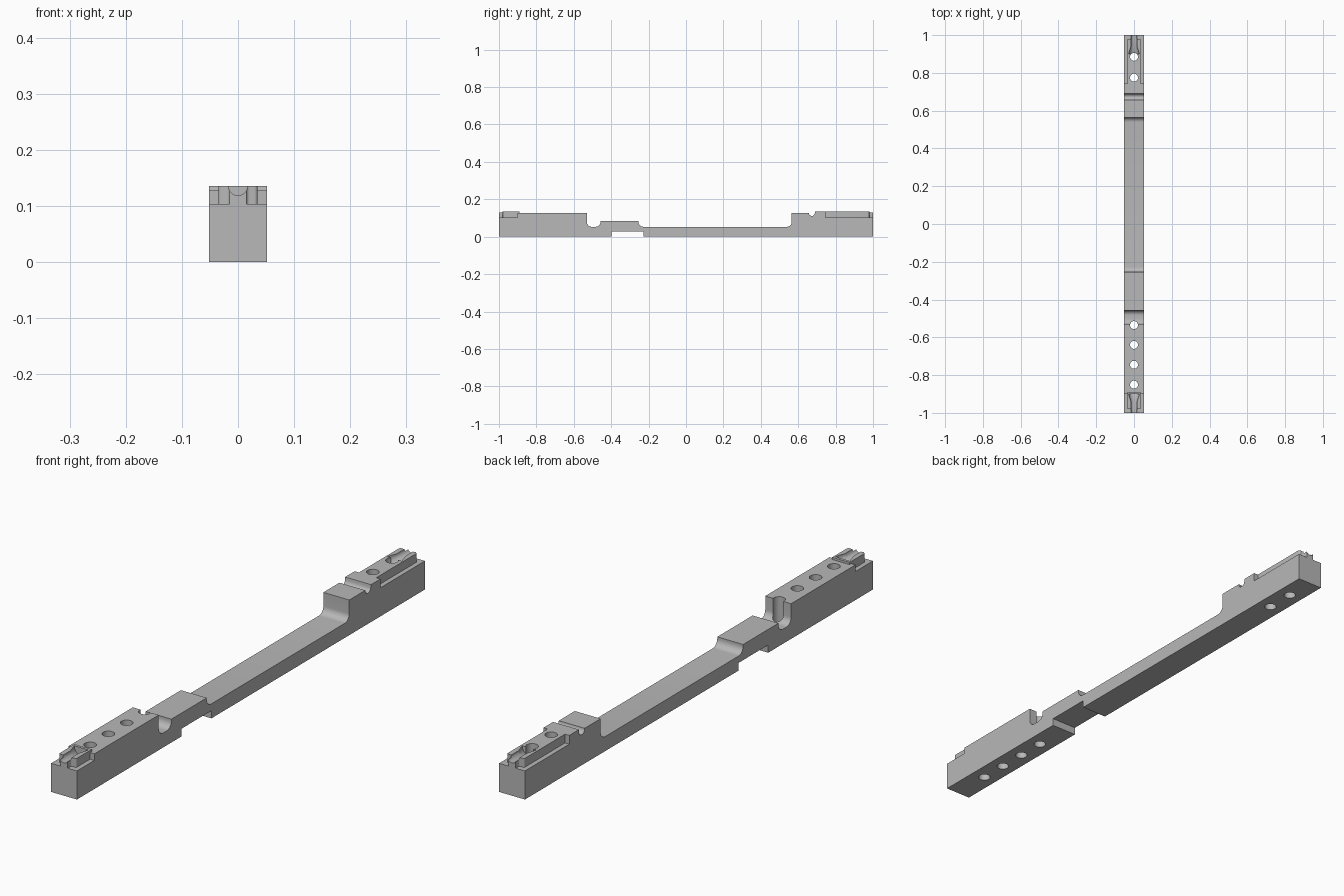
import bpy, bmesh, math
from mathutils import Matrix, Vector

cube = bpy.data.objects.get("Cube")
if cube:
    bpy.data.objects.remove(cube, do_unlink=True)

HALF = 0.052      # half width of the bar
LEDGE = 0.104     # low shelf at both ends
TOP = 0.136       # top of the cable clamps
DECK = 0.128      # top of the raised end sections
FLOOR = 0.053     # top of the thin middle

grey = bpy.data.materials.new("Plain grey")
grey.use_nodes = True
colour = (0.48, 0.48, 0.48, 1)
grey.diffuse_color = colour
grey.node_tree.nodes["Principled BSDF"].inputs["Base Color"].default_value = colour


def make_object(name, bm):
    bmesh.ops.recalc_face_normals(bm, faces=bm.faces)
    mesh = bpy.data.meshes.new(name)
    bm.to_mesh(mesh)
    bm.free()
    mesh.materials.append(grey)
    obj = bpy.data.objects.new(name, mesh)
    bpy.context.collection.objects.link(obj)
    return obj


def prism(name, points, direction):
    bm = bmesh.new()
    face = bm.faces.new([bm.verts.new(p) for p in points])
    extruded = bmesh.ops.extrude_face_region(bm, geom=[face])["geom"]
    moved = [v for v in extruded if isinstance(v, bmesh.types.BMVert)]
    bmesh.ops.translate(bm, verts=moved, vec=Vector(direction))
    return make_object(name, bm)


def cone(name, r1, r2, depth, matrix, sides=32):
    bm = bmesh.new()
    bmesh.ops.create_cone(bm, cap_ends=True, segments=sides, radius1=r1,
                          radius2=r2, depth=depth, matrix=matrix)
    return make_object(name, bm)


def arc(cy, cz, r, start, end, steps=8):
    angles = [math.radians(start + (end - start) * i / steps) for i in range(steps + 1)]
    return [(cy + r * math.cos(a), cz + r * math.sin(a)) for a in angles]


def combine(target, tool, operation):
    mod = target.modifiers.new(operation, "BOOLEAN")
    mod.operation = operation
    mod.solver = "EXACT"
    mod.object = tool
    tool.hide_render = True
    bpy.context.view_layer.objects.active = target
    bpy.ops.object.modifier_apply(modifier=mod.name)
    bpy.data.objects.remove(tool, do_unlink=True)


# Side profile of the bar, from the front end along the top to the back
R = 0.026
profile = [(-1, 0), (-1, LEDGE), (-0.9, LEDGE), (-0.9, DECK), (-0.53, DECK)]
profile += arc(-0.53 + R, FLOOR + R, R, 180, 270)
profile += arc(-0.457 - R, FLOOR + R, R, 270, 360)
profile += [(-0.457, 0.085), (-0.254, 0.085)]
profile += arc(-0.254 + R, FLOOR + R, R, 180, 270)
profile += arc(0.565 - R, FLOOR + R, R, 270, 360)
profile += [(0.565, DECK), (0.657, DECK)]
profile += arc(0.673, 0.127, 0.016, 180, 360)
profile += [(0.69, TOP), (0.745, TOP), (0.745, LEDGE), (1, LEDGE), (1, 0)]
# Recess on the underside
profile += [(-0.227, 0), (-0.227, 0.028), (-0.398, 0.028), (-0.398, 0)]
bar = prism("bar", [(-HALF, y, z) for y, z in profile], (2 * HALF, 0, 0))

# Cable clamps on the end shelves, each with a narrow lip and a flared groove
for side, inner in ((-1, 0.89), (1, 0.735)):
    half = [(0.035, inner)] + arc(0.029, 0.974, 0.006, 0, 90, 5)
    half += arc(0.021, 0.986, 0.006, 270, 180, 5) + [(0.015, 1.0)]
    outline = half + [(-x, y) for x, y in reversed(half)]
    clamp = prism("clamp", [(x, side * y, 0.09) for x, y in outline],
                  (0, 0, TOP - 0.09))
    combine(bar, clamp, "UNION")
    turn = Matrix.Rotation(-side * math.pi / 2, 4, "X")
    groove = cone("groove_cutter", 0.017, 0.017, 0.11,
                  Matrix.Translation((0, side * 0.96, TOP)) @ turn)
    combine(bar, groove, "DIFFERENCE")
    flare = cone("flare_cutter", 0.029, 0.0165, 0.04,
                 Matrix.Translation((0, side * 0.92, TOP)) @ turn)
    combine(bar, flare, "DIFFERENCE")

# Vertical through holes
for y in (-0.85, -0.745, -0.64, -0.535, 0.775, 0.885):
    hole = cone("hole_cutter", 0.021, 0.021, 0.4, Matrix.Translation((0, y, 0.1)))
    combine(bar, hole, "DIFFERENCE")

# Smooth fillets and bores, sharp edges elsewhere
bpy.ops.object.select_all(action="DESELECT")
bar.select_set(True)
bpy.context.view_layer.objects.active = bar
bpy.ops.object.shade_smooth_by_angle(angle=math.radians(30))
